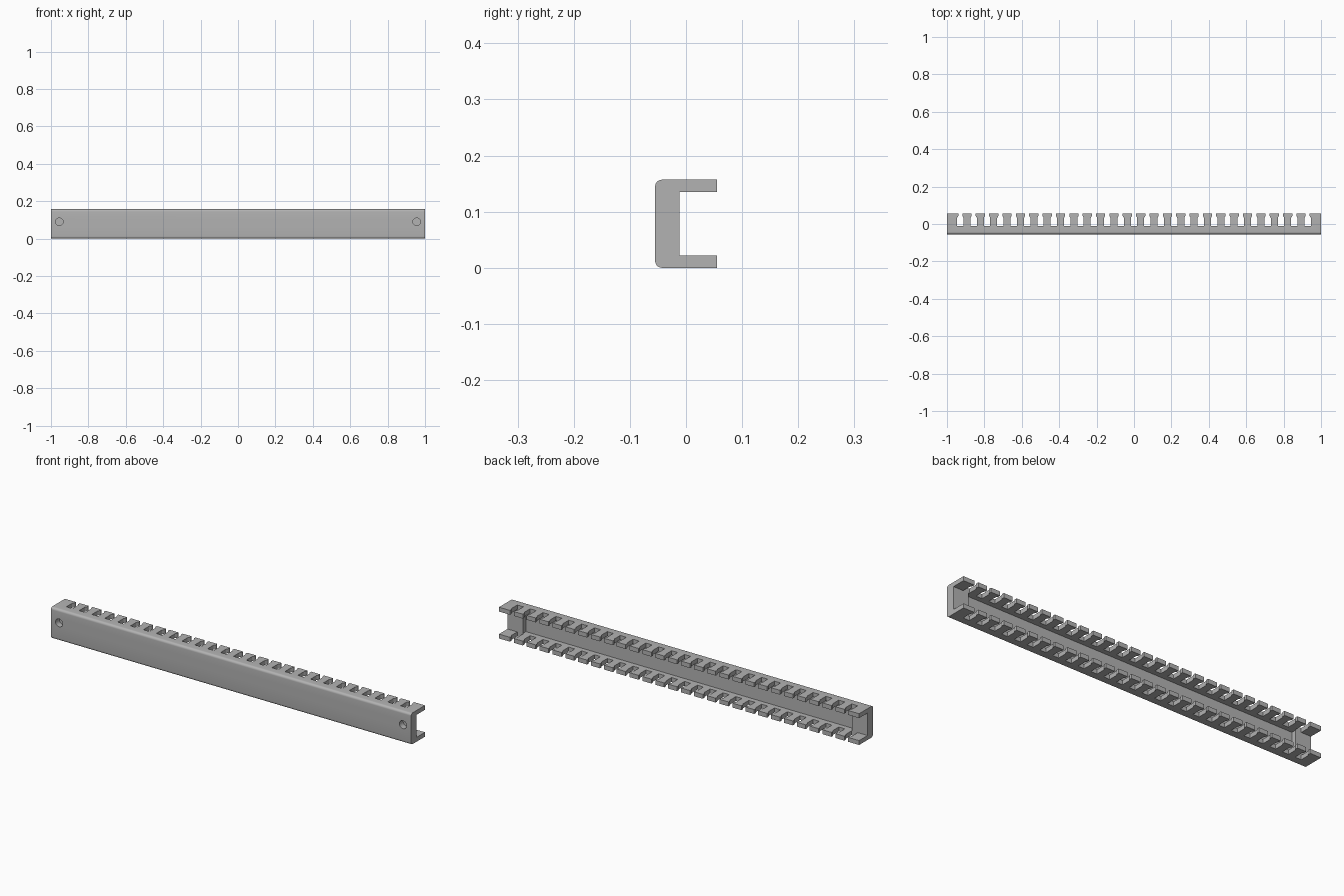
import bpy, bmesh, math
from mathutils import Matrix

cube = bpy.data.objects.get("Cube")
if cube:
    bpy.data.objects.remove(cube, do_unlink=True)

H, Y0, Y1 = 0.157, -0.055, 0.055      # height, front and back
FLANGE, WEB, BOSS_Y = 0.022, 0.018, -0.012
R = 0.012                             # front corner radius
PITCH, SLOTS = 1 / 14, 13             # slots on each side of the middle one

grey = bpy.data.materials.new("grey plastic")
grey.use_nodes = True
colour = (0.45, 0.45, 0.45, 1)
grey.diffuse_color = colour
grey.node_tree.nodes["Principled BSDF"].inputs["Base Color"].default_value = colour


def prism(bm, points, vector):
    """Extrude a closed outline of 3D points along a vector."""
    face = bm.faces.new([bm.verts.new(p) for p in points])
    out = bmesh.ops.extrude_face_region(bm, geom=[face])["geom"]
    verts = [v for v in out if isinstance(v, bmesh.types.BMVert)]
    bmesh.ops.translate(bm, verts=verts, vec=vector)


def make_object(name, bm):
    bmesh.ops.recalc_face_normals(bm, faces=bm.faces)
    mesh = bpy.data.meshes.new(name)
    bm.to_mesh(mesh)
    bm.free()
    mesh.materials.append(grey)
    obj = bpy.data.objects.new(name, mesh)
    bpy.context.collection.objects.link(obj)
    return obj


def carve(obj, cutter):
    """Subtract the cutter from the object, then discard the cutter."""
    mod = obj.modifiers.new("cut", "BOOLEAN")
    mod.operation, mod.solver, mod.object = "DIFFERENCE", "EXACT", cutter
    bpy.context.view_layer.objects.active = obj
    bpy.ops.object.modifier_apply(modifier=mod.name)
    bpy.data.objects.remove(cutter, do_unlink=True)


def corner(z, start):
    """Quarter circle at a front corner of the channel."""
    angles = [math.radians(start + 15 * i) for i in range(7)]
    return [(Y0 + R + R * math.cos(a), z + R * math.sin(a)) for a in angles]


# Channel: C-shaped section run along x
inner = Y0 + WEB
section = [(Y1, H)] + corner(H - R, 90) + corner(R, 180) + [
    (Y1, 0), (Y1, FLANGE), (inner, FLANGE), (inner, H - FLANGE), (Y1, H - FLANGE)]
bm = bmesh.new()
prism(bm, [(-1, y, z) for y, z in section], (2, 0, 0))
channel = make_object("slotted_channel", bm)

# Slots through both flanges, with a narrower mouth at the back
half_slot = [(0.017, BOSS_Y), (0.017, 0.033), (0.011, 0.043), (0.011, Y1 + 0.02)]
slot = half_slot + [(-x, y) for x, y in reversed(half_slot)]
bm = bmesh.new()
for k in range(-SLOTS, SLOTS + 1):
    prism(bm, [(x + k * PITCH, y, -0.05) for x, y in slot], (0, 0, H + 0.1))
carve(channel, make_object("slot_cutter", bm))

# Solid end blocks behind the front wall
bm = bmesh.new()
for side in (-1, 1):
    outline = [(side * x, y, FLANGE) for x, y in
               ((0.915, inner), (1, inner), (1, BOSS_Y), (0.915, BOSS_Y))]
    prism(bm, outline, (0, 0, H - 2 * FLANGE))
blocks = make_object("end_blocks", bm)
mod = channel.modifiers.new("join", "BOOLEAN")
mod.operation, mod.solver, mod.object = "UNION", "EXACT", blocks
bpy.context.view_layer.objects.active = channel
bpy.ops.object.modifier_apply(modifier=mod.name)
bpy.data.objects.remove(blocks, do_unlink=True)

# Blind screw holes in the front
bm = bmesh.new()
for side in (-1, 1):
    place = Matrix.Translation((side * 0.955, Y0, 0.09)) @ Matrix.Rotation(math.pi / 2, 4, "X")
    bmesh.ops.create_cone(bm, cap_ends=True, segments=32, radius1=0.02,
                          radius2=0.02, depth=0.06, matrix=place)
carve(channel, make_object("hole_cutter", bm))

# Smooth the rounded corners and hole walls, keep the rest crisp
bpy.ops.object.select_all(action="DESELECT")
channel.select_set(True)
bpy.context.view_layer.objects.active = channel
bpy.ops.object.shade_smooth_by_angle(angle=math.radians(30))
